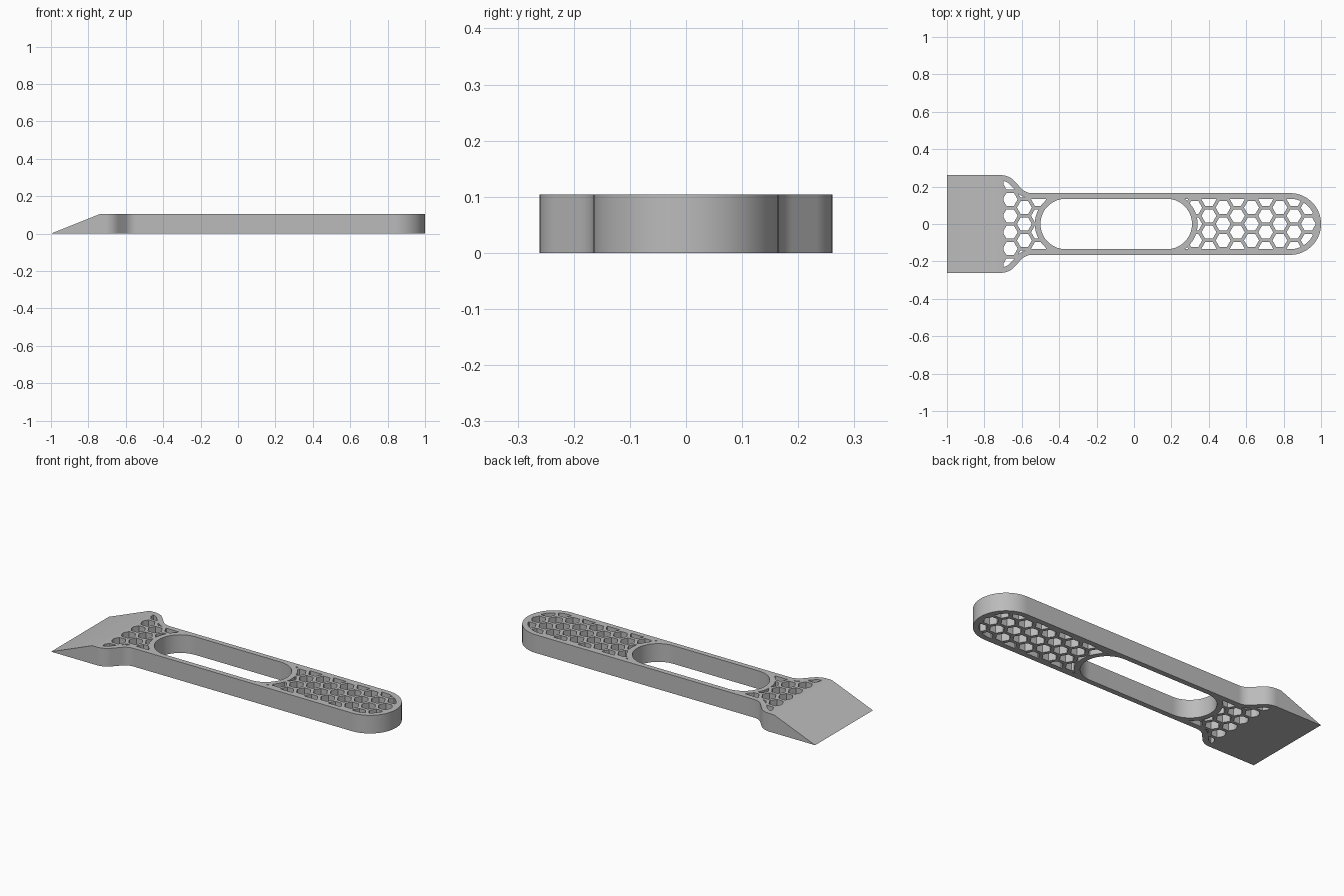
import bpy, bmesh, math
from mathutils import Vector

if "Cube" in bpy.data.objects:
    bpy.data.objects.remove(bpy.data.objects["Cube"])

H = 0.104                      # thickness
RIM = 0.03                     # solid border round the honeycomb
STEP_X, STEP_Y, HEX_R = 0.0759, 0.0876, 0.040


def arc(cx, cy, r, a0, a1, n):
    return [(cx + r * math.cos(math.radians(a0 + (a1 - a0) * i / n)),
             cy + r * math.sin(math.radians(a0 + (a1 - a0) * i / n))) for i in range(n + 1)]


def tool_outline(inset=0.0, left=-1.0):
    """Blade, curved neck and round-ended handle, optionally inset."""
    half = [(left, 0.261 - inset)]
    half += arc(-0.71, 0.166, 0.095 - inset, 90, 45, 10)
    half += arc(-0.545, 0.245, 0.08 + inset, 225, 270, 10)
    half += arc(0.835, 0, 0.165 - inset, 90, 0, 24)
    half = [(max(x, left), y) for x, y in half]
    return half + [(x, -y) for x, y in reversed(half[:-1])]


def stadium(r):
    return arc(0.175, 0, r, -90, 90, 40) + arc(-0.365, 0, r, 90, 270, 40)


def add_prism(bm, points, z0, z1):
    clean = [p for i, p in enumerate(points)
             if (Vector(p) - Vector(points[i - 1])).length > 1e-5]
    face = bm.faces.new([bm.verts.new((x, y, z0)) for x, y in clean])
    ext = bmesh.ops.extrude_face_region(bm, geom=[face])
    verts = [v for v in ext["geom"] if isinstance(v, bmesh.types.BMVert)]
    bmesh.ops.translate(bm, verts=verts, vec=(0, 0, z1 - z0))


def make_object(name, bm):
    bmesh.ops.recalc_face_normals(bm, faces=bm.faces[:])
    mesh = bpy.data.meshes.new(name)
    bm.to_mesh(mesh)
    bm.free()
    obj = bpy.data.objects.new(name, mesh)
    bpy.context.collection.objects.link(obj)
    return obj


def make_cutter(name, outlines, z0, z1):
    bm = bmesh.new()
    for points in outlines:
        add_prism(bm, points, z0, z1)
    obj = make_object(name, bm)
    obj.hide_render = True
    return obj


def boolean(target, cutter, operation):
    mod = target.modifiers.new("cut", "BOOLEAN")
    mod.operation, mod.solver, mod.object = operation, "EXACT", cutter
    bpy.context.view_layer.objects.active = target
    bpy.ops.object.modifier_apply(modifier=mod.name)
    bpy.data.objects.remove(cutter)


# Body with the blade bevelled to a sharp front edge
bm = bmesh.new()
add_prism(bm, tool_outline(), 0, H)
bmesh.ops.bisect_plane(bm, geom=bm.verts[:] + bm.edges[:] + bm.faces[:], dist=1e-5,
                       plane_co=(-1, 0, 0), plane_no=(-H, 0, 0.26), clear_outer=True)
bmesh.ops.holes_fill(bm, edges=bm.edges[:], sides=0)
body = make_object("scraper_body", bm)

# Honeycomb cells, trimmed by the rim and by the ring round the grip slot
cells = []
for col in range(22):
    cx = -0.662 + col * STEP_X
    for row in range(-3, 4):
        cy = (row + (0.5 if col % 2 == 0 else 0)) * STEP_Y
        cells.append(arc(cx, cy, HEX_R, 0, 300, 5))
honeycomb = make_cutter("honeycomb_cutter", cells, -0.05, 0.2)
pocket = make_cutter("pocket_limit", [tool_outline(RIM, -0.697)], -0.1, 0.25)
boolean(honeycomb, pocket, "INTERSECT")
ring = make_cutter("slot_ring", [stadium(0.135 + RIM)], -0.1, 0.25)
boolean(honeycomb, ring, "DIFFERENCE")

# Cut the honeycomb and the long grip slot through the body
boolean(body, honeycomb, "DIFFERENCE")
slot = make_cutter("slot_cutter", [stadium(0.135)], -0.1, 0.25)
boolean(body, slot, "DIFFERENCE")

# Material and shading
grey = bpy.data.materials.new("plain_grey")
grey.diffuse_color = (0.5, 0.5, 0.5, 1)
grey.use_nodes = True
grey.node_tree.nodes["Principled BSDF"].inputs["Base Color"].default_value = grey.diffuse_color
body.data.materials.clear()
body.data.materials.append(grey)
for poly in body.data.polygons:
    poly.material_index = 0
bpy.ops.object.select_all(action="DESELECT")
body.select_set(True)
bpy.context.view_layer.objects.active = body
bpy.ops.object.shade_smooth_by_angle(angle=math.radians(30))
